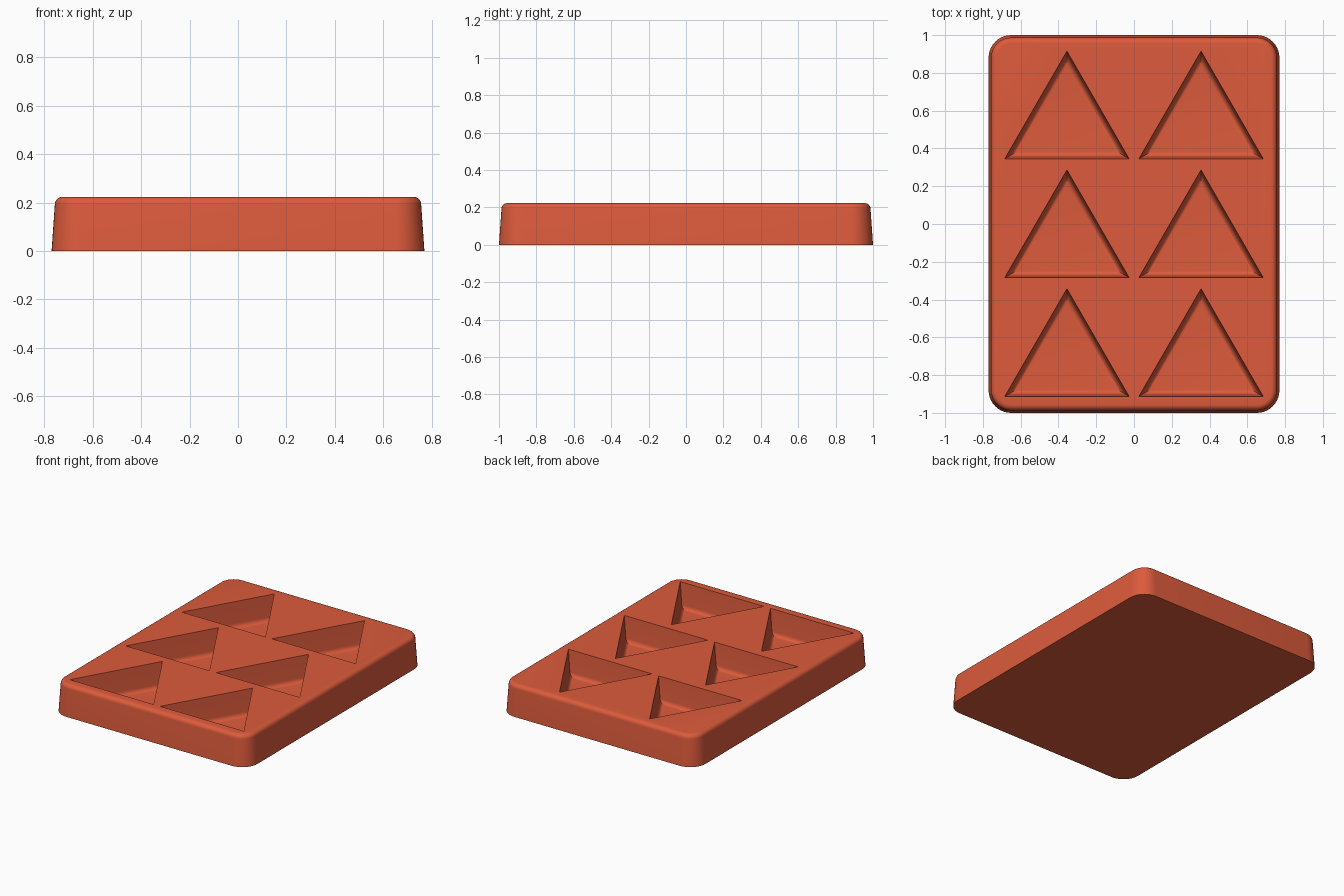
import bpy, bmesh
from math import sin, cos, pi, radians

default = bpy.data.objects.get("Cube")
if default:
    bpy.data.objects.remove(default, do_unlink=True)

HEIGHT, DEPTH, DRAFT = 0.223, 0.18, 0.07

# Terracotta red for the whole tray
red = bpy.data.materials.new("terracotta_red")
red.use_nodes = True
color = (0.72, 0.105, 0.045, 1)
red.diffuse_color = color
bsdf = red.node_tree.nodes["Principled BSDF"]
bsdf.inputs["Base Color"].default_value = color
bsdf.inputs["Roughness"].default_value = 0.6


def rounded_rectangle(hx, hy, radius, steps=10):
    points = []
    for i, (sx, sy) in enumerate([(1, 1), (-1, 1), (-1, -1), (1, -1)]):
        for k in range(steps + 1):
            a = (i + k / steps) * pi / 2
            points.append((sx * (hx - radius) + radius * cos(a),
                           sy * (hy - radius) + radius * sin(a)))
    return points


def triangle(inradius):
    return [(2 * inradius * cos(radians(a)), 2 * inradius * sin(radians(a)))
            for a in (90, 210, 330)]


def loft(name, sections):
    """Closed solid through a stack of (outline, z) sections."""
    bm = bmesh.new()
    rings = [[bm.verts.new((x, y, z)) for x, y in outline] for outline, z in sections]
    for low, high in zip(rings, rings[1:]):
        for i in range(len(low)):
            j = (i + 1) % len(low)
            bm.faces.new((low[i], low[j], high[j], high[i]))
    bm.faces.new(rings[0][::-1])
    bm.faces.new(rings[-1])
    bmesh.ops.recalc_face_normals(bm, faces=bm.faces)
    mesh = bpy.data.meshes.new(name)
    bm.to_mesh(mesh)
    bm.free()
    mesh.materials.append(red)
    obj = bpy.data.objects.new(name, mesh)
    bpy.context.collection.objects.link(obj)
    return obj


def fillet(radius, steps=6):
    """Inset and distance from the flat end for a quarter round."""
    return [(radius * (1 - cos(t)), radius * (1 - sin(t)))
            for t in (k / steps * pi / 2 for k in range(steps + 1))]


# Tray body: drafted sides and a rounded top rim
ROUND = 0.03
profile = [(0, 0)]
for inset, drop in fillet(ROUND):
    z = HEIGHT - drop
    profile.append((DRAFT * (HEIGHT - ROUND) + inset, z))
tray = loft("tray", [(rounded_rectangle(0.77 - i, 1 - i, 0.12 - i), z) for i, z in profile])

# Triangular pocket cutters: drafted walls, filleted floor
INRADIUS, FLOOR_ROUND = 0.19, 0.03
floor = HEIGHT - DEPTH
sections = [(triangle(INRADIUS + DRAFT * 0.05), HEIGHT + 0.05)]
for inset, rise in fillet(FLOOR_ROUND):
    shrink = DRAFT * (DEPTH - FLOOR_ROUND) + inset
    sections.append((triangle(INRADIUS - shrink), floor + rise))
cutters = []
for x in (-0.355, 0.355):
    for row in (-1, 0, 1):
        cutter = loft("pocket_cutter", sections)
        cutter.location = (x, row * 0.629 - 0.094, 0)
        cutter.hide_render = True
        cutters.append(cutter)
        cut = tray.modifiers.new("pocket", 'BOOLEAN')
        cut.operation, cut.solver, cut.object = 'DIFFERENCE', 'EXACT', cutter

# Apply the cuts, then drop the cutters
bpy.context.view_layer.update()
tray_eval = tray.evaluated_get(bpy.context.evaluated_depsgraph_get())
result = bpy.data.meshes.new_from_object(tray_eval)
tray.modifiers.clear()
tray.data = result
for cutter in cutters:
    bpy.data.objects.remove(cutter, do_unlink=True)

# Smooth rounds, crisp pocket edges
bpy.ops.object.select_all(action='DESELECT')
tray.select_set(True)
bpy.context.view_layer.objects.active = tray
bpy.ops.object.shade_smooth_by_angle(angle=radians(30))
